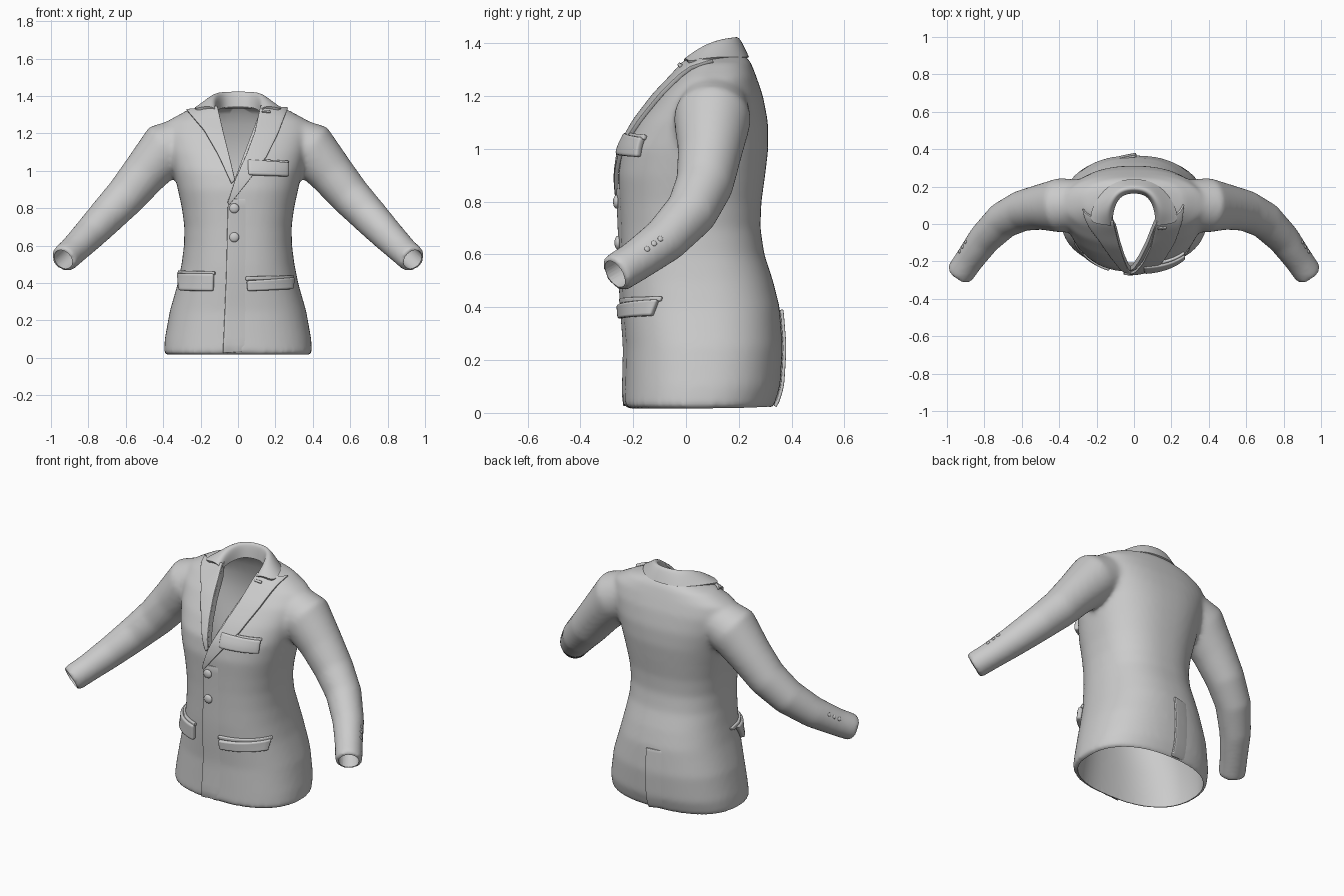
import bpy, bmesh, math
from mathutils import Vector
from mathutils.bvhtree import BVHTree

if "Cube" in bpy.data.objects:
    bpy.data.objects.remove(bpy.data.objects["Cube"], do_unlink=True)

cloth = bpy.data.materials.new("grey_cloth")
cloth.use_nodes = True
cloth.diffuse_color = (0.6, 0.6, 0.6, 1)
cloth.node_tree.nodes["Principled BSDF"].inputs["Base Color"].default_value = (0.6, 0.6, 0.6, 1)


def make(name, verts, faces):
    mesh = bpy.data.meshes.new(name)
    mesh.from_pydata(verts, [], faces)
    bm = bmesh.new()
    bm.from_mesh(mesh)
    bmesh.ops.recalc_face_normals(bm, faces=bm.faces)
    bm.to_mesh(mesh)
    bm.free()
    mesh.materials.append(cloth)
    obj = bpy.data.objects.new(name, mesh)
    bpy.context.collection.objects.link(obj)
    return obj


def activate(obj):
    bpy.ops.object.select_all(action='DESELECT')
    obj.select_set(True)
    bpy.context.view_layer.objects.active = obj


def modify(obj, kind, **settings):
    activate(obj)
    mod = obj.modifiers.new(kind.title(), kind)
    for key, value in settings.items():
        setattr(mod, key, value)
    bpy.ops.object.modifier_apply(modifier=mod.name)


def smooth(obj, angle=50):
    activate(obj)
    bpy.ops.object.shade_smooth_by_angle(angle=math.radians(angle))


def loft(name, rings):
    n = len(rings[0])
    verts = [p for ring in rings for p in ring]
    faces = [(r * n + i, r * n + (i + 1) % n, (r + 1) * n + (i + 1) % n, (r + 1) * n + i)
             for r in range(len(rings) - 1) for i in range(n)]
    faces += [tuple(range(n)), tuple(range(len(verts) - n, len(verts)))]
    return make(name, verts, faces)


def grid(name, rows):
    n = len(rows[0])
    faces = [(r * n + i, r * n + i + 1, (r + 1) * n + i + 1, (r + 1) * n + i)
             for r in range(len(rows) - 1) for i in range(n - 1)]
    return make(name, [p for row in rows for p in row], faces)


# Torso sections: height, half width, front y, back y
TORSO = [(.015, .397, -.235, .33), (.1, .392, -.232, .358), (.25, .365, -.228, .367),
         (.4, .322, -.24, .355), (.5, .302, -.245, .33), (.6, .289, -.246, .297),
         (.7, .287, -.248, .282), (.8, .3, -.252, .286), (.9, .322, -.257, .3),
         (1.0, .345, -.242, .312), (1.1, .37, -.187, .311), (1.2, .39, -.112, .292),
         (1.27, .37, -.045, .268), (1.325, .27, .0, .247), (1.355, .15, .03, .225)]
# Sleeve sections: centre x, y, z, radius
SLEEVE = [(.22, .11, 1.19, .12), (.39, .1, 1.115, .147), (.5, .09, .985, .122),
          (.6, .07, .865, .11), (.7, .02, .76, .1), (.8, -.08, .655, .088),
          (.88, -.19, .575, .078), (.935, -.27, .525, .076)]


def torso(name, inset=0.0):
    rings = []
    for z, w, f, b in TORSO:
        w, f, b = w - inset, f + inset, b - inset
        ring = []
        for i in range(48):
            c, s = math.cos(math.tau * i / 48), math.sin(math.tau * i / 48)
            ring.append(Vector((w * math.copysign(abs(c) ** .85, c),
                                (f + b) / 2 + (b - f) / 2 * math.copysign(abs(s) ** .85, s),
                                z - inset * (4 if z < .05 else 1))))
        rings.append(ring)
    return loft(name, rings)


def sleeve(name, side, inset=0.0):
    pts = [Vector((x * side, y, z)) for x, y, z, r in SLEEVE]
    radii = [s[3] - inset for s in SLEEVE]
    if inset:
        pts.append(pts[-1] * 2 - pts[-2])
        radii.append(radii[-1])
    rings = []
    for i, p in enumerate(pts):
        t = (pts[min(i + 1, len(pts) - 1)] - pts[max(i - 1, 0)]).normalized()
        u = t.cross(Vector((0, 1, 0))).normalized()
        v = t.cross(u)
        rings.append([p + radii[i] * (u * math.cos(a) + v * math.sin(a))
                      for a in [math.tau * k / 28 for k in range(28)]])
    return loft(name, rings)


# Body and sleeves fused into one garment
jacket = torso("jacket_body")
parts = [sleeve("sleeve_solid", s) for s in (-1, 1)]
activate(jacket)
for p in parts:
    p.select_set(True)
bpy.ops.object.join()
modify(jacket, 'REMESH', mode='VOXEL', voxel_size=.013)
modify(jacket, 'SMOOTH', factor=.5, iterations=14)
surface = BVHTree.FromObject(jacket, bpy.context.evaluated_depsgraph_get())

# Hollow inside, open neck and front V
v_shape = [(-.02, .95), (-.112, 1.33), (-.125, 1.5), (.13, 1.5), (.122, 1.33)]
neck = [[Vector((.122 * math.cos(a), .07 + .115 * math.sin(a), z))
         for a in [math.tau * k / 32 for k in range(32)]] for z in (1.27, 1.6)]
cutters = [torso("cavity", .022), sleeve("cavity_right", -1, .02), sleeve("cavity_left", 1, .02),
           loft("neck_hole", neck),
           loft("front_opening", [[Vector((x, y, z)) for x, z in v_shape] for y in (-.6, .07)])]
for cutter in cutters:
    cutter.hide_render = True
    modify(jacket, 'BOOLEAN', operation='DIFFERENCE', object=cutter, solver='EXACT')
    bpy.data.objects.remove(cutter, do_unlink=True)
smooth(jacket)


def on_body(x, z, lift, front=True):
    d = 1 if front else -1
    hit = surface.ray_cast(Vector((x, -d, z)), Vector((0, d, 0)))
    if hit[0] is None:
        hit = surface.find_nearest(Vector((x, .02, z)))
    return hit[0] + hit[1] * lift


def sample(line, t):
    t *= len(line) - 1
    i = min(int(t), len(line) - 2)
    return Vector(line[i]).lerp(Vector(line[i + 1]), t - i)


def panel(name, edge_a, edge_b, lift_a, lift_b, thick, front=True, n=20, m=8):
    """Cloth piece between two (x, z) edges, draped on the body."""
    rows = []
    for r in range(n + 1):
        a, b = sample(edge_a, r / n), sample(edge_b, r / n)
        row = []
        for c in range(m + 1):
            p = a.lerp(b, c / m)
            row.append(on_body(p.x, p.y, lift_a + (lift_b - lift_a) * c / m, front))
        rows.append(row)
    obj = grid(name, rows)
    modify(obj, 'SOLIDIFY', thickness=thick, offset=0)
    modify(obj, 'BEVEL', width=thick * .3, segments=2, limit_method='ANGLE')
    smooth(obj)
    return obj


# Lapels, front overlap and back vent
panel("left_lapel", [(.118, 1.335), (.09, 1.2), (.045, 1.08), (-.015, .95), (-.055, .83)],
      [(.262, 1.325), (.215, 1.2), (.15, 1.07), (.06, .95), (-.045, .82)], .012, .009, .016)
panel("right_lapel", [(-.108, 1.335), (-.085, 1.23), (-.055, 1.11), (-.015, .95)],
      [(-.272, 1.318), (-.18, 1.21), (-.105, 1.08), (-.035, .93)], .01, .008, .014)
panel("front_overlap", [(-.053, .85), (-.062, .45), (-.08, .03)],
      [(.06, .85), (.06, .45), (.06, .03)], .008, -.009, .012)
panel("back_vent", [(.012, .39), (.012, .03)], [(-.1, .39), (-.1, .03)], .009, -.009, .012, False)

# Pocket flaps with their welts
POCKETS = [("left_pocket", .045, .285, .42, .358, .008), ("right_pocket", -.305, -.125, .45, .358, .0),
           ("breast_pocket", .05, .262, 1.045, .975, -.006)]
for name, x0, x1, top, low, tilt in POCKETS:
    panel(name, [(x0, top + tilt * -1), (x0 + .005, low)], [(x1, top + tilt), (x1 - .004, low + tilt)],
          .012, .012, .028, n=6, m=12)
    panel(name + "_welt", [(x0 - .005, top + .015), (x0 - .005, top - .006)],
          [(x1 + .004, top + .012 + tilt), (x1 + .004, top - .006 + tilt)], .006, .006, .016, n=3, m=12)

# Lapel buttonhole
panel("lapel_buttonhole", [(.125, 1.31), (.125, 1.3)], [(.17, 1.305), (.17, 1.295)], .022, .022, .012, n=3)


# Buttons
def button(name, place, normal, radius):
    bpy.ops.mesh.primitive_uv_sphere_add(segments=20, ring_count=10, radius=radius, location=place)
    obj = bpy.context.object
    obj.name = name
    obj.scale.z = .5
    obj.rotation_euler = normal.to_track_quat('Z', 'Y').to_euler()
    obj.data.materials.append(cloth)
    bpy.ops.object.shade_smooth()


for k, z in enumerate((.8, .645)):
    button(f"front_button_{k + 1}", on_body(-.02, z, .012), Vector((0, -1, 0)), .026)
for side, label in ((-1, "right"), (1, "left")):
    for k in range(3):
        spot = Vector((side * (.95 - .018 * k), -.14 + .024 * k, .63 + .018 * k))
        place, normal, _, _ = surface.find_nearest(spot)
        button(f"{label}_cuff_button_{k + 1}", place, normal, .011)

# Collar: inner stand, fold and fall, from centre back to front
stand = [(0, .175, 1.34), (.07, .16, 1.34), (.105, .11, 1.33), (.12, .05, 1.32), (.12, -.005, 1.3)]
fold = [(0, .188, 1.432), (.075, .173, 1.43), (.114, .115, 1.42), (.13, .05, 1.385), (.125, -.005, 1.335)]
fall = [(0, .236, 1.345), (.1, .225, 1.345), (.18, .155, 1.345), (.225, .075, 1.34), (.235, .01, 1.322)]
rows = []
for row in (stand, fold, None, fall):
    if row is None:
        row = [Vector(a).lerp(Vector(b), .45) + Vector((0, 0, .012)) for a, b in zip(fold, fall)]
    rows.append([Vector((-p[0], p[1], p[2])) for p in row[:0:-1]] + [Vector(p) for p in row])
collar = grid("collar", rows)
modify(collar, 'SUBSURF', levels=3)
modify(collar, 'SOLIDIFY', thickness=.014, offset=0)
smooth(collar)
